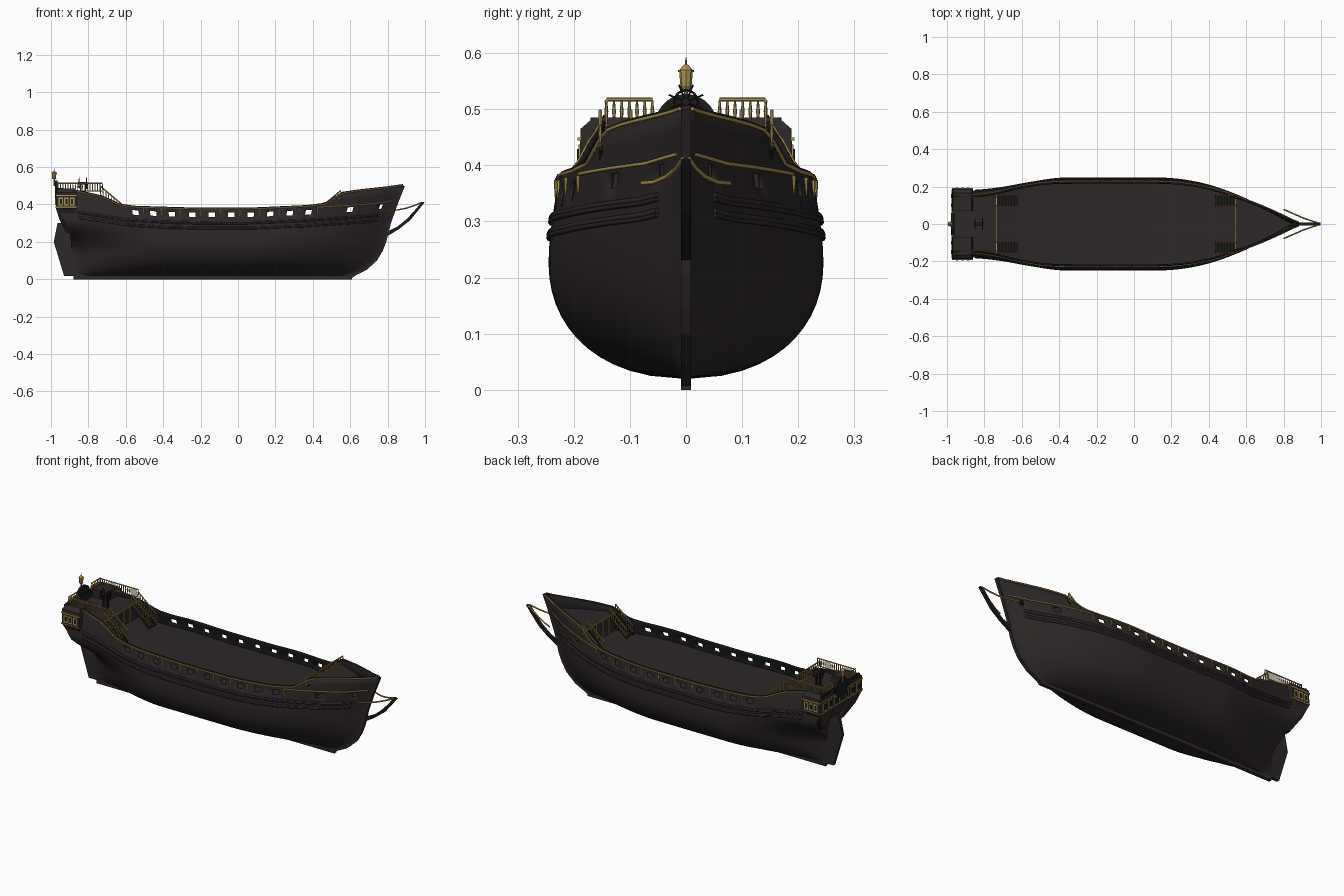
import bpy, bmesh, math
from mathutils import Matrix, Vector

if "Cube" in bpy.data.objects:
    bpy.data.objects.remove(bpy.data.objects["Cube"])


def material(name, rgb):
    m = bpy.data.materials.new(name)
    m.use_nodes = True
    m.diffuse_color = (*rgb, 1)
    m.node_tree.nodes["Principled BSDF"].inputs["Base Color"].default_value = (*rgb, 1)
    return m


WOOD = material("dark wood", (0.027, 0.021, 0.02))
BLACK = material("black paint", (0.011, 0.011, 0.01))
GOLD = material("gold trim", (0.42, 0.29, 0.085))


def finish(name, bm, *mats):
    bmesh.ops.recalc_face_normals(bm, faces=bm.faces)
    me = bpy.data.meshes.new(name)
    bm.to_mesh(me)
    bm.free()
    ob = bpy.data.objects.new(name, me)
    bpy.context.collection.objects.link(ob)
    for m in mats:
        me.materials.append(m)
    return ob


def box(bm, c, s, tilt=0):
    m = Matrix.Translation(c) @ Matrix.Rotation(tilt, 4, 'Y') @ Matrix.Diagonal((*s, 1))
    bmesh.ops.create_cube(bm, size=1, matrix=m)


def bar(bm, a, b, r, sides=6, r2=None):
    a, b = Vector(a), Vector(b)
    d = b - a
    m = Matrix.Translation((a + b) / 2) @ d.to_track_quat('Z', 'Y').to_matrix().to_4x4()
    bmesh.ops.create_cone(bm, cap_ends=True, segments=sides, radius1=r,
                          radius2=r if r2 is None else r2, depth=d.length, matrix=m)


def tube(name, paths, r, mat):
    cu = bpy.data.curves.new(name, 'CURVE')
    cu.dimensions = '3D'
    cu.bevel_depth, cu.bevel_resolution, cu.use_fill_caps = r, 1, True
    for pts in paths:
        sp = cu.splines.new('POLY')
        sp.points.add(len(pts) - 1)
        for p, q in zip(sp.points, pts):
            p.co = (*q, 1)
    cu.materials.append(mat)
    ob = bpy.data.objects.new(name, cu)
    bpy.context.collection.objects.link(ob)


def prism(name, outline, width, mat):
    bm = bmesh.new()
    f = bm.faces.new([bm.verts.new((x, -width / 2, z)) for x, z in outline])
    ext = bmesh.ops.extrude_face_region(bm, geom=[f])["geom"]
    bmesh.ops.translate(bm, vec=(0, width, 0), verts=[v for v in ext if isinstance(v, bmesh.types.BMVert)])
    return finish(name, bm, mat)


# Hull form: piecewise curves for stem, sternpost and sheer
def curve(*pts):
    def f(x):
        if x <= pts[0][0]:
            return pts[0][1]
        for (a, p), (b, q) in zip(pts, pts[1:]):
            if x <= b:
                return p + (q - p) * (x - a) / (b - a)
        return pts[-1][1]
    return f


stem_x = curve((.02, .62), (.05, .68), (.1, .735), (.15, .765), (.2, .785), (.3, .81), (.4, .845), (.5, .885))
post_x = curve((.02, -.872), (.26, -.9), (.33, -.945), (.4, -.965), (.5, -.972))
base_z = curve((-.97, .44), (-.75, .41), (-.6, .385), (-.4, .375), (-.2, .37), (.1, .371),
               (.4, .383), (.6, .395), (.76, .405), (.88, .425))
top_z = curve((-.97, .485), (-.87, .475), (-.73, .445), (-.63, .4), (-.55, .388), (-.2, .378), (.1, .379),
              (.4, .392), (.5, .405), (.57, .463), (.65, .475), (.8, .492), (.88, .504))


def smooth(t):
    t = min(1, max(0, t))
    return t * t * (3 - 2 * t)


def half_width(u, z):
    if z < .23:
        s = .245 * max(0, 1 - ((.23 - z) / .21) ** 2.2) ** .4545
    else:
        s = .245 - .02 * ((z - .23) / .15) ** 1.6
    if u > .6:
        t = min(1, (u - .6) / .4)
        s *= 1 - t ** (1.75 + .4 * smooth((z - .05) / .3))
    if u < .32:
        t = min(1, (.32 - u) / .32)
        high = 1 - .25 * smooth(t * 1.15)
        low = 1 - t ** 1.6
        k = smooth((z - .14) / .18)
        s *= low + (high - low) * k
    return max(s, .008)


def station(u, z):
    return post_x(z) + (stem_x(z) - post_x(z)) * u


def u_at(x, z=.37):
    return min(1, max(0, (x - post_x(z)) / (stem_x(z) - post_x(z))))


def nominal(u):
    return -.97 + 1.855 * u


PORTS = [(x, .017) for x in (-.55, -.455, -.355, -.245, -.14, -.035, .07, .175, .28, .38, .6)] + [(.76, .009)]
spans = [(u_at(x - w), u_at(x + w)) for x, w in PORTS]
us = [i / 64 for i in range(65)]
us = sorted([u for u in us if all(u < a - .004 or u > b + .004 for a, b in spans)] + [e for s in spans for e in s])
LOW = 16


def rows(u):
    b, t = base_z(nominal(u)), top_z(nominal(u))
    zs = [.02 + (b - .058) * (i / LOW) ** 1.5 for i in range(LOW + 1)]
    return zs + [b - .012, b, (b + t) / 2, t]


# Hull shell with open gun ports
bm = bmesh.new()
grid = []
for u in us:
    right = [bm.verts.new((station(u, z), -half_width(u, z), z)) for z in rows(u)]
    left = [bm.verts.new((v.co.x, -v.co.y, v.co.z)) for v in right]
    grid.append(right[::-1] + left)
n = len(grid[0])
for i in range(len(us) - 1):
    mid = (us[i] + us[i + 1]) / 2
    is_port = any(a < mid < b for a, b in spans)
    for j in range(n - 1):
        level = (n // 2 - 2 - j) if j < n // 2 else j - n // 2
        if not (is_port and level == LOW):
            bm.faces.new((grid[i][j], grid[i + 1][j], grid[i + 1][j + 1], grid[i][j + 1]))
for g in (grid[0], grid[-1]):
    for j in range(n // 2 - 1):
        bm.faces.new((g[j], g[j + 1], g[n - 2 - j], g[n - 1 - j]))
hull = finish("hull", bm, WOOD, BLACK)
sol = hull.modifiers.new("planking", 'SOLIDIFY')
sol.thickness, sol.offset, sol.material_offset = .009, -1, 1
bpy.context.view_layer.objects.active = hull
hull.select_set(True)
bpy.ops.object.shade_smooth_by_angle(angle=math.radians(40))


# Decks with bulkheads at their open ends
def deck(name, x0, x1, zf, bulkhead=None):
    bm = bmesh.new()
    prev = None
    for i in range(41):
        x = x0 + (x1 - x0) * i / 40
        z = zf(x)
        h = max(.002, half_width(u_at(x, z), z) - .005)
        pair = [bm.verts.new((x, s * h, z)) for s in (-1, 1)]
        if prev:
            bm.faces.new((prev[0], pair[0], pair[1], prev[1]))
        prev = pair
    ob = finish(name, bm, WOOD)
    if bulkhead is not None:
        bm = bmesh.new()
        z0, z1 = base_z(bulkhead) - .06, zf(bulkhead)
        h = half_width(u_at(bulkhead), z1) - .006
        box(bm, (bulkhead, 0, (z0 + z1) / 2), (.006, 2 * h, z1 - z0))
        finish(name + "_bulkhead", bm, WOOD)
        bm = bmesh.new()
        face = bulkhead + (.005 if bulkhead < 0 else -.005)
        box(bm, (face, 0, z1), (.006, 2 * h, .007))
        for y in (-.085, -.03, .03, .085):
            box(bm, (face, y, (z0 + z1) / 2), (.006, .006, z1 - z0))
        finish(name + "_trim", bm, GOLD)
    return ob


deck("main_deck", -.94, .81, lambda x: base_z(x) - .058)
deck("quarter_deck", -.968, -.74, lambda x: .44, -.74)
deck("forecastle_deck", .545, .855, lambda x: .435, .545)


# Mouldings that follow the hull side
def moulding(name, x0, x1, zf, r, mat, out=.001):
    u0, u1 = u_at(x0), u_at(x1)
    paths = []
    for s in (-1, 1):
        pts = []
        for i in range(61):
            u = u0 + (u1 - u0) * i / 60
            z = zf(nominal(u))
            pts.append((station(u, z), s * (half_width(u, z) + out), z))
        paths.append(pts)
    tube(name, paths, r, mat)


for k, drop in enumerate((.066, .072, .094, .1)):
    moulding(f"wale_{k}", -.86, .76, lambda x: base_z(x) - drop, .0055, WOOD)
moulding("rail_cap", -.96, .83, lambda x: top_z(x), .0055, BLACK, -.004)
moulding("rail_gold", -.87, .83, lambda x: top_z(x) - .003, .0035, GOLD, .003)
moulding("bow_gold_line", .42, .81, lambda x: base_z(x) - .002, .0035, GOLD)

# Gold drops between the gun ports
bm = bmesh.new()
for x, w in PORTS[:10]:
    z = base_z(x) - .018
    for s in (-1, 1):
        bar(bm, (x + .045, s * (half_width(u_at(x + .045), z) + .001), z - .014),
            (x + .045, s * (half_width(u_at(x + .045), z) + .001), z + .018), .002, 6, .004)
finish("port_drops", bm, GOLD)

# Keel, stem, rudder and beak
bm = bmesh.new()
box(bm, (-.135, 0, .014), (1.49, .018, .028))
finish("keel", bm, WOOD)
levels = [.02, .05, .1, .15, .2, .25, .3, .35, .4, .45, .5]
prism("stem", [(.6, 0)] + [(stem_x(z) + .008, z) for z in levels]
      + [(stem_x(z) - .02, z) for z in levels[::-1]], .018, WOOD)
prism("rudder", [(-.93, .018), (-.872, .018), (-.9, .3), (-.965, .3), (-.985, .2)], .018, WOOD)
prism("beak", [(.79, .225), (.86, .268), (.92, .315), (.965, .37), (.998, .412), (.98, .412),
               (.945, .368), (.9, .32), (.85, .28), (.8, .256)], .016, BLACK)
tube("head_rails", [[(.8, s * .078, .368), (.85, s * .056, .37), (.9, s * .034, .38), (.945, s * .018, .395),
                     (.985, s * .006, .412)] for s in (-1, 1)], .004, GOLD)

# Quarter galleries: tapered brackets, cabins and gilded windows
wood, gold, glass = bmesh.new(), bmesh.new(), bmesh.new()
for s in (-1, 1):
    loops = []
    for x0, x1, y, z in ((-.92, -.89, .1, .25), (-.955, -.88, .155, .32), (-.972, -.865, .182, .375),
                         (-.972, -.862, .19, .385), (-.972, -.862, .188, .465), (-.96, -.87, .165, .485)):
        loops.append([wood.verts.new(p) for p in ((x0, s * .07, z), (x1, s * .07, z), (x1, s * y, z), (x0, s * y, z))])
    for a, b in zip(loops, loops[1:]):
        for i in range(4):
            wood.faces.new((a[i], a[(i + 1) % 4], b[(i + 1) % 4], b[i]))
    wood.faces.new(loops[0])
    wood.faces.new(loops[-1])
    for z in (.385, .447):
        box(gold, (-.917, s * .19, z), (.112, .006, .006))
    for x in (-.947, -.917, -.887):
        box(gold, (x, s * .189, .416), (.024, .006, .042))
        box(glass, (x, s * .191, .416), (.012, .006, .026))
finish("quarter_galleries", wood, WOOD)
# Stern windows
for z in (.385, .447):
    box(gold, (-.973, 0, z), (.008, .37, .006))
for i in range(-3, 4):
    box(gold, (-.972, i * .05, .416), (.008, .03, .044))
    box(glass, (-.975, i * .05, .416), (.006, .02, .032))
finish("window_frames", gold, GOLD)
finish("window_panes", glass, BLACK)
bm = bmesh.new()
box(bm, (-.966, 0, .43), (.01, .34, .11))
bmesh.ops.create_cone(bm, cap_ends=True, segments=28, radius1=.055, radius2=.055, depth=.014,
                      matrix=Matrix.Translation((-.972, 0, .472)) @ Matrix.Rotation(math.pi / 2, 4, 'Y'))
finish("taffrail", bm, BLACK)


# Balustrades
def railing(bm, a, b, height, count):
    a, b, up = Vector(a), Vector(b), Vector((0, 0, height))
    bar(bm, a + up, b + up, .0035)
    bar(bm, a, b, .0025)
    for i in range(count + 1):
        p = a.lerp(b, i / count)
        bar(bm, p, p + up / 2, .0015, 6, .0035)
        bar(bm, p + up / 2, p + up, .0035, 6, .0015)


bm = bmesh.new()
for s in (-1, 1):
    railing(bm, (-.962, s * .06, .475), (-.962, s * .142, .475), .042, 6)
    railing(bm, (-.962, s * .142, .472), (-.725, s * .142, .472), .042, 18)
    for y in (.098, .153):
        railing(bm, (-.735, s * y, .452), (-.62, s * y, .355), .045, 8)
        railing(bm, (.55, s * y, .437), (.44, s * y, .345), .038, 8)
finish("balustrades", bm, GOLD)

# Stairs
bm = bmesh.new()
for s in (-1, 1):
    for i in range(7):
        f = (i + .5) / 7
        box(bm, (-.735 + .115 * f, s * .125, .44 - .105 * f), (.018, .052, .006))
        box(bm, (.548 - .11 * f, s * .125, .432 - .1 * f), (.018, .052, .006))
    for y in (.099, .152):
        box(bm, (-.678, s * y, .386), (.15, .004, .016), math.atan2(.105, .115))
        box(bm, (.493, s * y, .382), (.15, .004, .016), -math.atan2(.1, .11))
finish("stairs", bm, BLACK)

# Double steering wheel
bm = bmesh.new()
for x in (-.85, -.81):
    box(bm, (x + (.008 if x < -.83 else -.008), 0, .475), (.008, .014, .075))
    ring = [Vector((x, .021 * math.cos(k * math.pi / 8), .513 + .021 * math.sin(k * math.pi / 8))) for k in range(16)]
    for a, b in zip(ring, ring[1:] + ring[:1]):
        bar(bm, a, b, .0022)
    for k in range(8):
        t = (k + .5) * math.pi / 4
        bar(bm, (x, 0, .513), (x, .033 * math.cos(t), .513 + .033 * math.sin(t)), .0016)
bar(bm, (-.855, 0, .513), (-.805, 0, .513), .007, 12)
finish("steering_wheel", bm, BLACK)

# Stern lantern
bm = bmesh.new()
for z0, z1, r0, r1 in ((.5, .535, .004, .004), (.535, .541, .008, .012), (.541, .566, .01, .012),
                       (.566, .57, .014, .014), (.57, .58, .012, .003), (.58, .592, .002, .001)):
    bar(bm, (-.983, 0, z0), (-.983, 0, z1), r0, 8, r1)
finish("stern_lantern", bm, GOLD)
